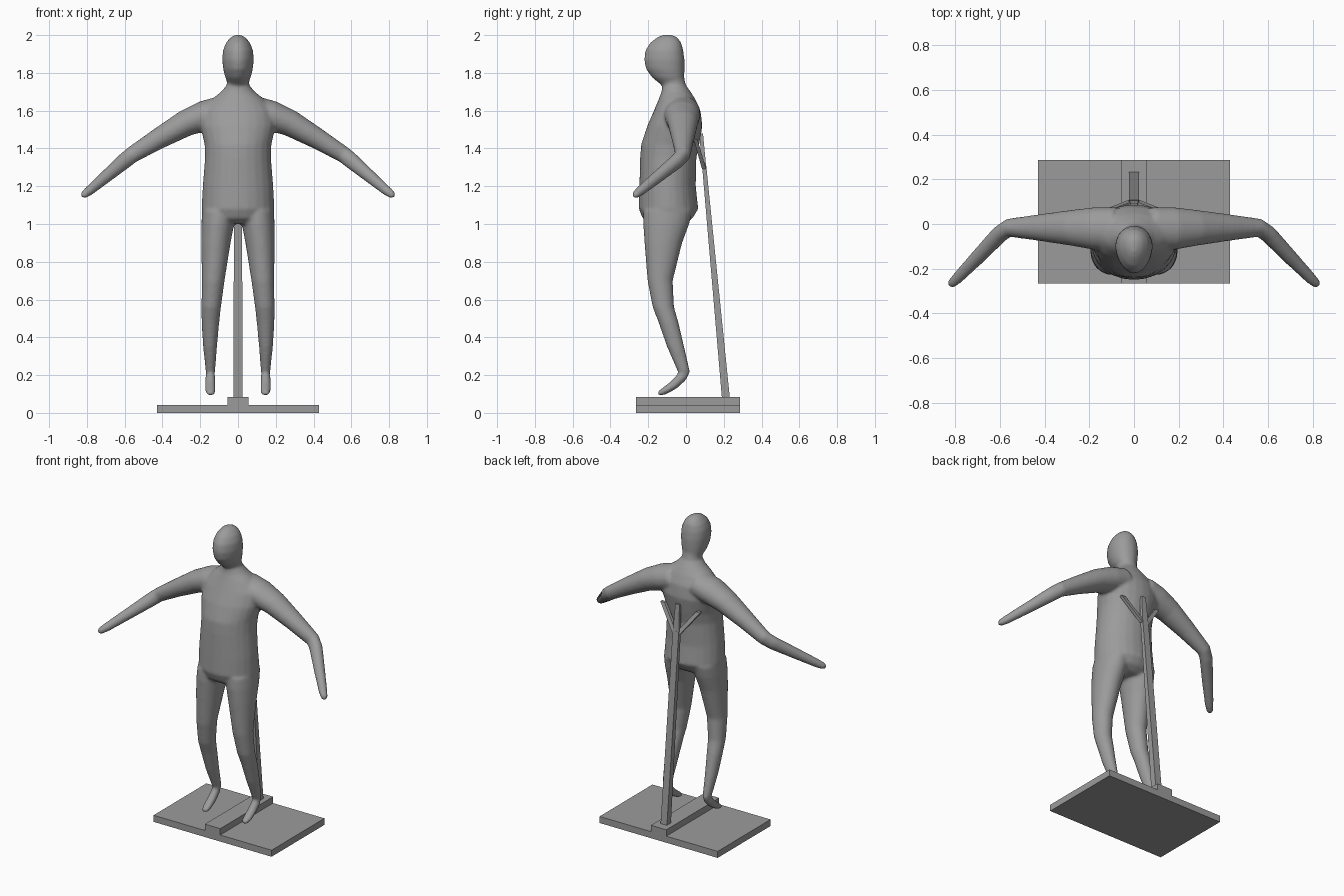
import bpy, bmesh, math
from mathutils import Vector

cube = bpy.data.objects.get("Cube")
if cube:
    bpy.data.objects.remove(cube, do_unlink=True)

grey = bpy.data.materials.new("plain grey")
grey.use_nodes = True
colour = (0.33, 0.33, 0.33, 1)
grey.diffuse_color = colour
grey.node_tree.nodes["Principled BSDF"].inputs["Base Color"].default_value = colour


def finish(bm, name):
    bmesh.ops.recalc_face_normals(bm, faces=bm.faces)
    mesh = bpy.data.meshes.new(name)
    bm.to_mesh(mesh)
    bm.free()
    mesh.materials.append(grey)
    ob = bpy.data.objects.new(name, mesh)
    bpy.context.collection.objects.link(ob)
    return ob


def loft(bm, rings, ref, normal=None, taper=0.0, sides=24):
    """Skin oval rings (centre, half width, half depth) along a path."""
    pts = [Vector(r[0]) for r in rings]
    loops = []
    for i, (_, a, b) in enumerate(rings):
        n = normal or (pts[min(i + 1, len(pts) - 1)] - pts[max(i - 1, 0)]).normalized()
        u = (ref - n * ref.dot(n)).normalized()
        v = n.cross(u)
        loop = []
        for k in range(sides):
            t = 2 * math.pi * k / sides
            s = math.sin(t)
            loop.append(bm.verts.new(pts[i] + u * a * math.cos(t) * (1 + taper * s) + v * b * s))
        loops.append(loop)
    for low, high in zip(loops, loops[1:]):
        for k in range(sides):
            j = (k + 1) % sides
            bm.faces.new((low[k], low[j], high[j], high[k]))
    bm.faces.new(loops[0])
    bm.faces.new(loops[-1])


def upright(profile, x=0):
    """Turn (height, half width, front y, back y) rows into level rings."""
    return [((x, (f + b) / 2, z), w, (b - f) / 2) for z, w, f, b in profile]


X, Y, Z = Vector((1, 0, 0)), Vector((0, 1, 0)), Vector((0, 0, 1))
body = bmesh.new()

# Torso and neck
loft(body, upright([
    (1.0, 0.14, -0.19, -0.01), (1.03, 0.18, -0.23, 0.035), (1.08, 0.193, -0.25, 0.065),
    (1.2, 0.187, -0.247, 0.052), (1.35, 0.175, -0.243, 0.055), (1.42, 0.177, -0.238, 0.07),
    (1.52, 0.2, -0.205, 0.087), (1.6, 0.19, -0.17, 0.077), (1.66, 0.14, -0.145, 0.05),
    (1.7, 0.09, -0.13, 0.025), (1.735, 0.06, -0.125, 0.0), (1.8, 0.058, -0.13, -0.015)]), X, Z)

# Head, a little narrower at the face
loft(body, upright([
    (1.735, 0.048, -0.13, -0.01), (1.775, 0.067, -0.18, -0.01), (1.82, 0.078, -0.212, -0.008),
    (1.87, 0.083, -0.222, -0.008), (1.92, 0.079, -0.215, -0.014), (1.96, 0.063, -0.19, -0.025),
    (1.987, 0.04, -0.155, -0.045), (2.002, 0.012, -0.125, -0.075)]), X, Z, taper=0.15)

for s in (-1, 1):
    # Legs
    legs = [((0.1, -0.095, 1.07), 0.09, 0.13), ((0.107, -0.105, 1.0), 0.087, 0.122),
            ((0.117, -0.12, 0.9), 0.078, 0.1), ((0.131, -0.137, 0.7), 0.06, 0.067),
            ((0.142, -0.12, 0.56), 0.052, 0.057), ((0.146, -0.093, 0.48), 0.047, 0.053),
            ((0.148, -0.055, 0.35), 0.037, 0.046), ((0.146, -0.012, 0.22), 0.025, 0.033),
            ((0.146, -0.008, 0.195), 0.02, 0.022)]
    loft(body, [((s * p[0], p[1], p[2]), a, b) for p, a, b in legs], X, Z)
    # Feet pointing down
    foot = [((0.146, 0.0, 0.212), 0.018, 0.016), ((0.146, -0.02, 0.192), 0.026, 0.028),
            ((0.146, -0.065, 0.148), 0.028, 0.025), ((0.145, -0.115, 0.115), 0.028, 0.02),
            ((0.145, -0.14, 0.104), 0.022, 0.014), ((0.145, -0.151, 0.1), 0.009, 0.007)]
    loft(body, [((s * p[0], p[1], p[2]), a, b) for p, a, b in foot], X)
    # Arms
    arm = [((0.08, -0.02, 1.6), 0.095, 0.08), ((0.18, -0.02, 1.572), 0.095, 0.08),
           ((0.28, -0.017, 1.532), 0.08, 0.07), ((0.42, -0.016, 1.452), 0.06, 0.056),
           ((0.56, -0.017, 1.367), 0.041, 0.044), ((0.6, -0.045, 1.335), 0.038, 0.043),
           ((0.7, -0.15, 1.25), 0.033, 0.034), ((0.79, -0.243, 1.174), 0.026, 0.026),
           ((0.815, -0.267, 1.155), 0.021, 0.021), ((0.825, -0.278, 1.147), 0.01, 0.01)]
    loft(body, [((s * p[0], p[1], p[2]), a, b) for p, a, b in arm], Y)

figure = finish(body, "body")
merge = figure.modifiers.new("merge", "REMESH")
merge.mode = "VOXEL"
merge.voxel_size = 0.009
merge.use_smooth_shade = True
soften = figure.modifiers.new("soften", "SMOOTH")
soften.factor = 0.5
soften.iterations = 8


def box(name, x, y, z):
    bm = bmesh.new()
    bmesh.ops.create_cube(bm, size=1)
    for v in bm.verts:
        v.co = [lo + (c + 0.5) * (hi - lo) for c, (lo, hi) in zip(v.co, (x, y, z))]
    return finish(bm, name)


def bar(name, start, end, w0, d0, w1, d1):
    """Square bar that tapers from start to end."""
    bm = bmesh.new()
    r = math.sqrt(0.5)
    n = None if start[0] != end[0] else Z
    loft(bm, [(start, w0 * r, d0 * r), (end, w1 * r, d1 * r)], X, n, sides=4)
    for v in bm.verts:
        v.co = v.co.copy()
    return finish(bm, name)


def square_bar(name, start, end, w0, d0, w1, d1):
    """Tapered bar with level rectangular ends."""
    bm = bmesh.new()
    bmesh.ops.create_cube(bm, size=1)
    for v in bm.verts:
        p, w, d = (end, w1, d1) if v.co.z > 0 else (start, w0, d0)
        v.co = Vector(p) + Vector((v.co.x * w, v.co.y * d, 0))
    return finish(bm, name)


# Stand: plate, raised rail, leaning pole and forked holder
box("base_plate", (-0.43, 0.43), (-0.265, 0.285), (0, 0.043))
box("base_rail", (-0.056, 0.056), (-0.265, 0.285), (0.04, 0.085))
square_bar("pole", (0, 0.211, 0.08), (0, 0.096, 1.31), 0.046, 0.042, 0.044, 0.022)
square_bar("middle_prong", (0, 0.096, 1.3), (0, 0.08, 1.48), 0.044, 0.022, 0.03, 0.02)
for s, side in ((-1, "right"), (1, "left")):
    square_bar(side + "_prong", (s * 0.008, 0.096, 1.29), (s * 0.13, 0.05, 1.45),
               0.034, 0.022, 0.03, 0.02)
